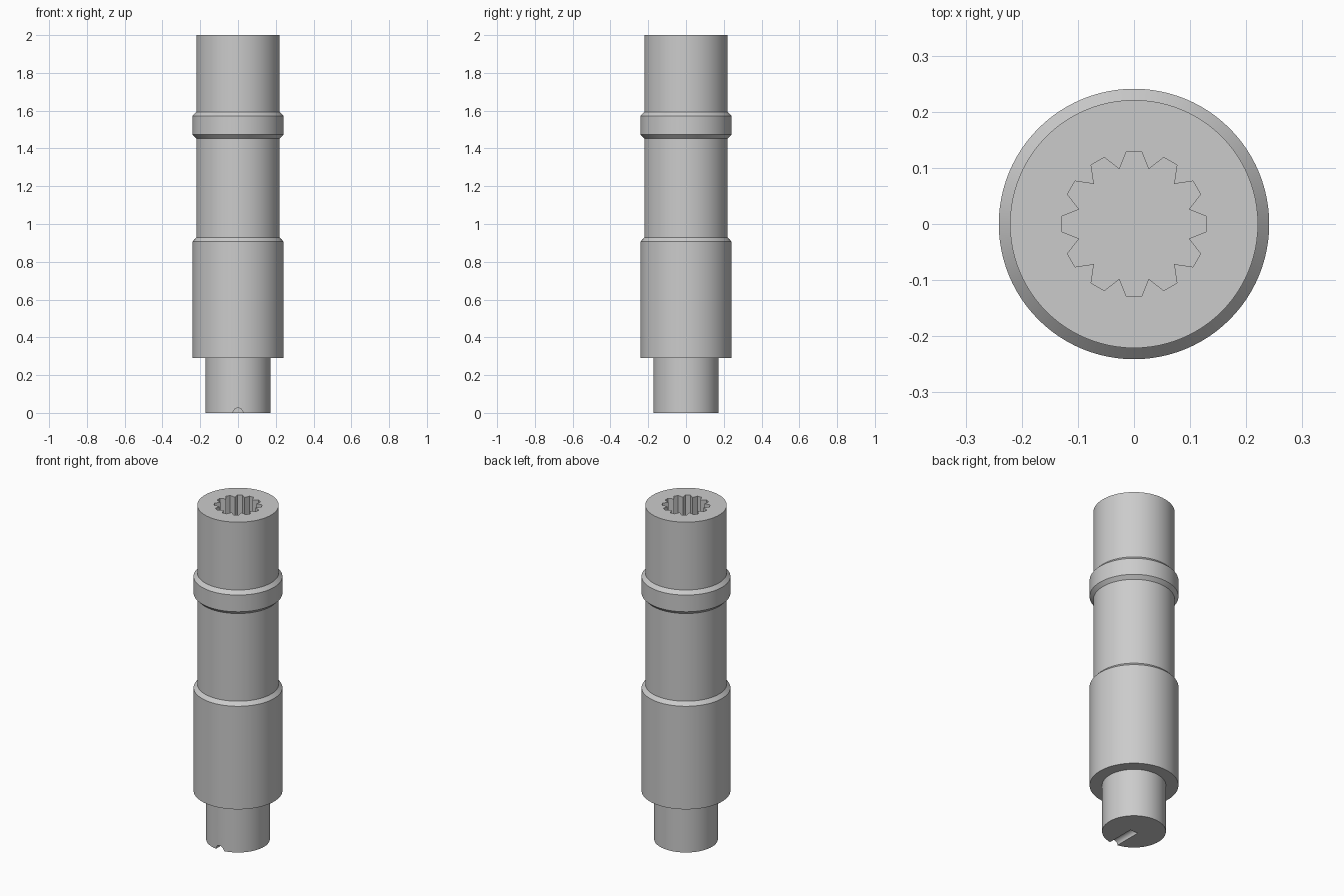
import bpy
import bmesh
from math import sin, cos, radians, tau

if "Cube" in bpy.data.objects:
    bpy.data.objects.remove(bpy.data.objects["Cube"])

steel = bpy.data.materials.new("grey steel")
steel.use_nodes = True
grey = (0.6, 0.6, 0.6, 1)
steel.diffuse_color = grey
steel.node_tree.nodes["Principled BSDF"].inputs["Base Color"].default_value = grey


def loft(name, rings):
    """Solid made by joining closed rings of points, capped at both ends."""
    bm = bmesh.new()
    loops = [[bm.verts.new(p) for p in ring] for ring in rings]
    for low, high in zip(loops, loops[1:]):
        for i in range(len(low)):
            bm.faces.new((low[i - 1], low[i], high[i], high[i - 1]))
    bm.faces.new(loops[0])
    bm.faces.new(loops[-1])
    bmesh.ops.recalc_face_normals(bm, faces=bm.faces)
    mesh = bpy.data.meshes.new(name)
    bm.to_mesh(mesh)
    bm.free()
    obj = bpy.data.objects.new(name, mesh)
    mesh.materials.append(steel)
    bpy.context.collection.objects.link(obj)
    return obj


def cut(body, cutter):
    """Subtract the cutter from the body and remove it."""
    cutter.hide_render = True
    mod = body.modifiers.new("cut", "BOOLEAN")
    mod.operation = "DIFFERENCE"
    mod.solver = "EXACT"
    mod.object = cutter
    bpy.context.view_layer.objects.active = body
    bpy.ops.object.modifier_apply(modifier=mod.name)
    bpy.data.objects.remove(cutter)


# Turned shaft: radius and height from the foot up
SIDES = 96
profile = [(0.173, 0), (0.173, 0.29), (0.241, 0.29), (0.241, 0.907),
           (0.221, 0.928), (0.221, 1.453), (0.241, 1.473), (0.241, 1.573),
           (0.221, 1.594), (0.221, 2)]
shaft = loft("stepped_shaft", [
    [(r * cos(tau * i / SIDES), r * sin(tau * i / SIDES), z) for i in range(SIDES)]
    for r, z in profile])

# Blind splined socket in the top
outline = []
for tooth in range(12):
    for r, offset in ((0.13, -6), (0.13, 6), (0.101, 15)):
        a = radians(tooth * 30 + offset)
        outline.append((r * cos(a), r * sin(a)))
cut(shaft, loft("socket_cutter", [[(x, y, z) for x, y in outline] for z in (1.6, 2.1)]))

# Half-round keyway across the foot, from the front edge to the centre
R = 0.026
cut(shaft, loft("keyway_cutter", [
    [(R * cos(tau * i / 32), y, R * sin(tau * i / 32)) for i in range(32)]
    for y in (-0.25, 0)]))

# Smooth round walls, crisp steps
bpy.ops.object.select_all(action="DESELECT")
shaft.select_set(True)
bpy.context.view_layer.objects.active = shaft
bpy.ops.object.shade_smooth_by_angle(angle=radians(25))
